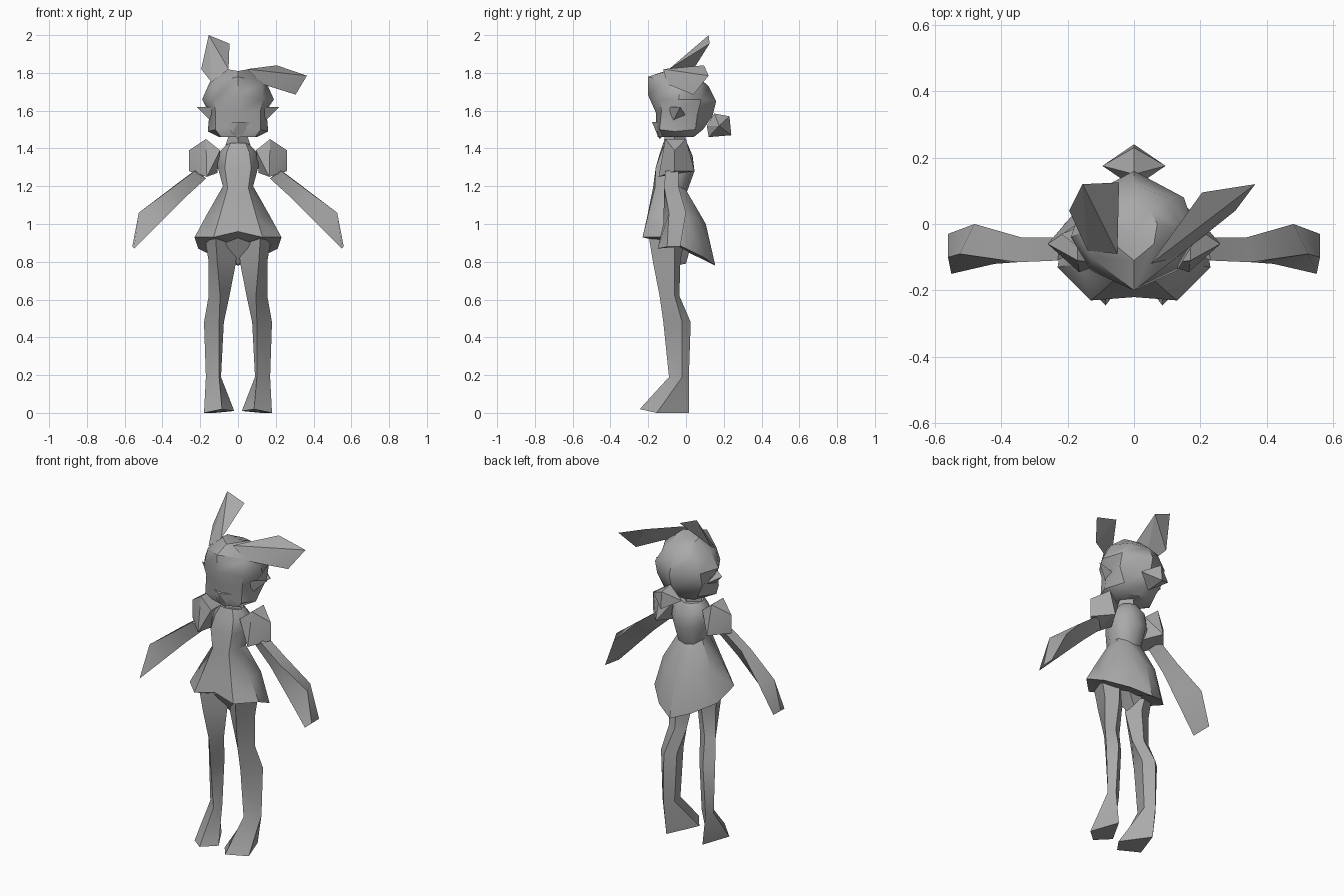
import bpy, bmesh, math

grey = bpy.data.materials.new("plain grey")
grey.diffuse_color = (0.4, 0.4, 0.4, 1)


def finish(name, bm, angle=40):
    bmesh.ops.recalc_face_normals(bm, faces=bm.faces)
    me = bpy.data.meshes.new(name)
    bm.to_mesh(me)
    bm.free()
    me.materials.append(grey)
    ob = bpy.data.objects.new(name, me)
    bpy.context.collection.objects.link(ob)
    bpy.ops.object.select_all(action='DESELECT')
    ob.select_set(True)
    bpy.context.view_layer.objects.active = ob
    bpy.ops.object.shade_smooth_by_angle(angle=math.radians(angle))
    return ob


def hull(name, pts, side=1):
    bm = bmesh.new()
    for x, y, z in pts:
        bm.verts.new((x * side, y, z))
    bmesh.ops.convex_hull(bm, input=bm.verts[:])
    return finish(name, bm, 15)


def loft(name, rings, side=1, angle=40):
    """Skin closed rings of equal length and close both ends with fans."""
    bm = bmesh.new()
    vr = [[bm.verts.new((x * side, y, z)) for x, y, z in r] for r in rings]
    n = len(vr[0])
    for a, b in zip(vr, vr[1:]):
        for i in range(n):
            j = (i + 1) % n
            bm.faces.new((a[i], a[j], b[j], b[i]))
    for r in (vr[0], vr[-1]):
        f = bm.faces.new(r)
        bmesh.ops.poke(bm, faces=[f])
    return finish(name, bm, angle)


def symmetric(half):
    """Front-to-back half outline -> full ring."""
    return half + [(-x, y, z) for x, y, z in half[-2:0:-1]]


# Head, from chin to crown
loft("head", [symmetric(r) for r in (
    [(0, -.15, 1.46), (.09, -.12, 1.46), (.10, -.05, 1.46), (.07, .02, 1.46), (0, .04, 1.46)],
    [(0, -.16, 1.52), (.12, -.14, 1.50), (.16, -.06, 1.49), (.11, .05, 1.50), (0, .09, 1.50)],
    [(0, -.16, 1.59), (.12, -.13, 1.60), (.15, -.05, 1.60), (.15, .06, 1.58), (0, .14, 1.57)],
    [(0, -.20, 1.68), (.13, -.14, 1.66), (.19, -.04, 1.66), (.15, .08, 1.66), (0, .16, 1.65)],
    [(0, -.20, 1.78), (.13, -.10, 1.75), (.15, -.02, 1.75), (.10, .08, 1.74), (0, .12, 1.73)],
    [(0, -.11, 1.81), (.06, -.06, 1.82), (.07, .00, 1.81), (.05, .04, 1.79), (0, .05, 1.79)],
)])

# Snout wedge on the lower face
hull("muzzle", [(0, -.18, 1.54), (.075, -.14, 1.54), (-.075, -.14, 1.54),
                (.03, -.155, 1.48), (-.03, -.155, 1.48), (0, -.14, 1.45), (0, -.08, 1.5)])

# Knot of hair at the back
hull("hair_bun", [(0, .11, 1.52), (0, .15, 1.585), (0, .23, 1.57), (0, .24, 1.47),
                  (0, .12, 1.46), (.095, .175, 1.52), (-.095, .175, 1.52)])

# Two ribbon loops on the crown
hull("upright_ribbon", [(-.155, .12, 2.0), (-.045, .125, 1.955), (-.05, -.09, 1.82),
                        (-.14, -.08, 1.75), (-.195, .04, 1.82)])
hull("drooping_ribbon", [(.205, .095, 1.84), (.365, .12, 1.785), (.305, .04, 1.685),
                         (.13, -.10, 1.74), (.05, -.12, 1.82)])

# Neck
loft("neck", [symmetric([(0, -.11 - d, z), (w, -.06, z), (0, -d * .5, z)])
              for z, w, d in ((1.36, .07, .02), (1.42, .065, .01), (1.48, .045, 0))])

# Torso flaring into the dress skirt, hem dropping to the back
loft("dress", [symmetric(r) for r in (
    [(0, -.12, 1.43), (.04, -.11, 1.43), (.06, -.08, 1.42), (.06, -.03, 1.42), (.03, 0, 1.42), (0, .01, 1.42)],
    [(0, -.14, 1.37), (.06, -.13, 1.38), (.10, -.08, 1.38), (.10, -.02, 1.38), (.05, .03, 1.37), (0, .035, 1.36)],
    [(0, -.16, 1.29), (.07, -.16, 1.30), (.11, -.10, 1.31), (.11, -.02, 1.31), (.06, .03, 1.29), (0, .045, 1.28)],
    [(0, -.175, 1.19), (.055, -.165, 1.19), (.08, -.11, 1.2), (.08, -.04, 1.2), (.05, 0, 1.18), (0, .005, 1.17)],
    [(0, -.205, 1.04), (.10, -.205, 1.03), (.165, -.12, 1.05), (.16, -.01, 1.05), (.09, .07, 1.02), (0, .105, 1.0)],
    [(0, -.22, .96), (.13, -.23, .93), (.23, -.13, .93), (.21, 0, .87), (.11, .10, .82), (0, .155, .78)],
)])

# Crotch wedge under the skirt
hull("underwear", [(.10, -.15, .93), (-.10, -.15, .93), (.08, .03, .90), (-.08, .03, .90),
                   (0, -.06, .78), (0, .0, .79)])

for s, word in ((1, "left"), (-1, "right")):
    # Pointed ear
    hull(word + "_ear", [(.22, -.03, 1.62), (.14, -.09, 1.62), (.14, -.07, 1.54), (.14, 0, 1.57)], s)

    # Puffed sleeve
    hull(word + "_sleeve", [(.17, -.11, 1.45), (.17, .0, 1.45), (.26, -.06, 1.39), (.26, -.06, 1.28),
                            (.165, -.145, 1.25), (.17, .045, 1.28), (.095, -.12, 1.39),
                            (.095, -.02, 1.39), (.11, -.06, 1.27)], s)

    # Arm widening to a flared cuff
    loft(word + "_arm", [
        [(.22, -.04, 1.29), (.23, -.11, 1.28), (.17, -.08, 1.24)],
        [(.34, -.04, 1.20), (.35, -.115, 1.19), (.28, -.09, 1.14)],
        [(.48, 0, 1.06), (.525, -.09, 1.06), (.42, -.12, 1.00)],
        [(.56, -.03, .88), (.56, -.10, .88), (.55, -.15, .87)],
    ], s)

    # Leg and pointed foot: front ridge, outer, back, inner corners
    loft(word + "_leg", [
        [(.12, -.20, .95), (.18, -.06, .95), (.10, 0, .95), (.0, -.06, .95)],
        [(.11, -.175, .80), (.155, -.06, .80), (.08, -.03, .80), (.01, -.09, .80)],
        [(.095, -.14, .62), (.155, -.06, .62), (.10, -.035, .62), (.045, -.07, .62)],
        [(.10, -.12, .48), (.18, -.02, .48), (.13, .025, .48), (.075, -.02, .48)],
        [(.10, -.09, .19), (.17, -.02, .19), (.14, .015, .19), (.09, -.02, .19)],
        [(.085, -.245, .02), (.18, -.155, .0), (.12, .015, .0), (.02, -.155, .01)],
    ], s)
